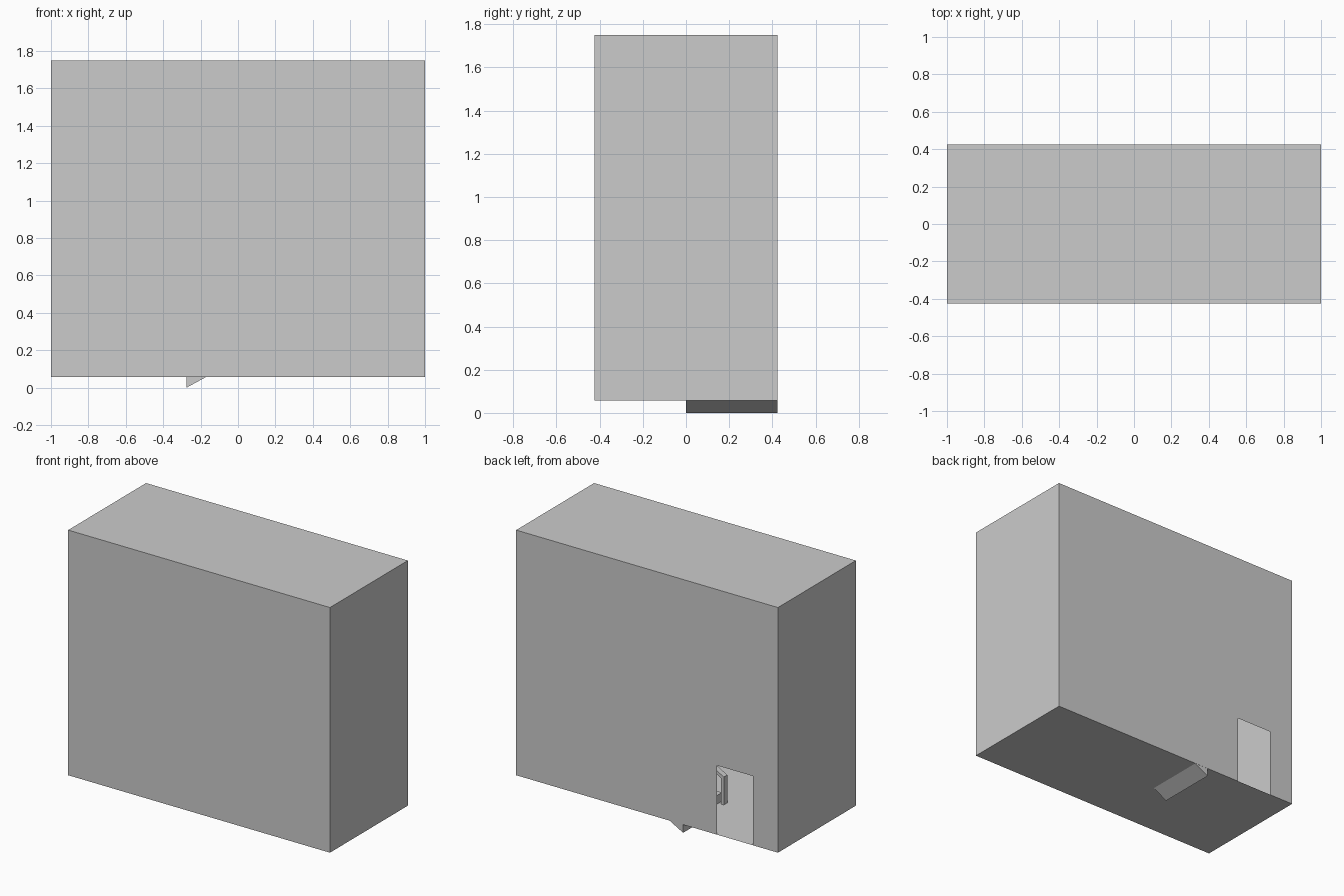
import bpy

if "Cube" in bpy.data.objects:
    bpy.data.objects.remove(bpy.data.objects["Cube"])

X, Y, Z0, Z1 = 1.0, 0.425, 0.057, 1.75   # shell extents
DX0, DX1, DZ = -0.81, -0.535, 0.535      # doorway


def make(name, verts, faces):
    mesh = bpy.data.meshes.new(name)
    mesh.from_pydata(verts, [], faces)
    obj = bpy.data.objects.new(name, mesh)
    bpy.context.collection.objects.link(obj)
    return obj


def extrude_y(name, profile, y0, y1):
    """Solid from an x-z profile (counter-clockwise seen from the front)."""
    n = len(profile)
    verts = [(x, y, z) for y in (y0, y1) for x, z in profile]
    faces = [list(range(n)), list(range(2 * n - 1, n - 1, -1))]
    faces += [[(i + 1) % n, i, i + n, (i + 1) % n + n] for i in range(n)]
    return make(name, verts, faces)


# Thin building shell, doorway notched out of the back wall
corners = [(x, y, z) for z in (Z0, Z1) for x, y in ((-X, -Y), (X, -Y), (X, Y), (-X, Y))]
door = [(DX0, Y, Z0), (DX0, Y, DZ), (DX1, Y, DZ), (DX1, Y, Z0)]
make("building_shell", corners + door, [
    [0, 1, 5, 4],                      # front
    [1, 2, 6, 5],                      # right side
    [3, 0, 4, 7],                      # left side
    [4, 5, 6, 7],                      # roof
    [0, 3, 8, 11, 2, 1],               # floor
    [6, 2, 11, 10, 9, 8, 3, 7],        # back wall around the door
])

# Staircase against the back wall, sloped underside poking through the floor
SX, RUN, RISE, STEPS = -0.275, 0.11, 0.06, 10
end_x = SX + RUN * STEPS
profile = [(SX, 0.0), (end_x, RISE * STEPS)]
for i in reversed(range(STEPS)):
    top = Z0 + RISE * (i + 1)
    profile += [(SX + RUN * (i + 1), top), (SX + RUN * i, top)]
extrude_y("staircase", profile, 0.0, Y - 0.001)

# Landing at the top of the stairs
top_z = Z0 + RISE * STEPS
extrude_y("landing", [(end_x, top_z - 0.05), (X - 0.001, top_z - 0.05),
                      (X - 0.001, top_z), (end_x, top_z)], 0.0, Y - 0.001)

# Handrail with a post at each end
PX, PW, RAIL_Z, RAIL_T = -0.317, 0.02, 0.25, 0.025
slope = RISE / RUN
rise = slope * (end_x - PX)
extrude_y("handrail", [(PX, RAIL_Z - RAIL_T), (end_x, RAIL_Z - RAIL_T + rise),
                       (end_x, RAIL_Z + rise), (PX, RAIL_Z)], 0.002, 0.04)
for name, x, base, top in (("lower_post", PX, Z0, RAIL_Z - RAIL_T),
                           ("upper_post", end_x - PW, top_z, RAIL_Z - RAIL_T + rise - PW * slope)):
    extrude_y(name, [(x, base), (x + PW, base), (x + PW, top + PW * slope), (x, top)], 0.002, 0.04)
